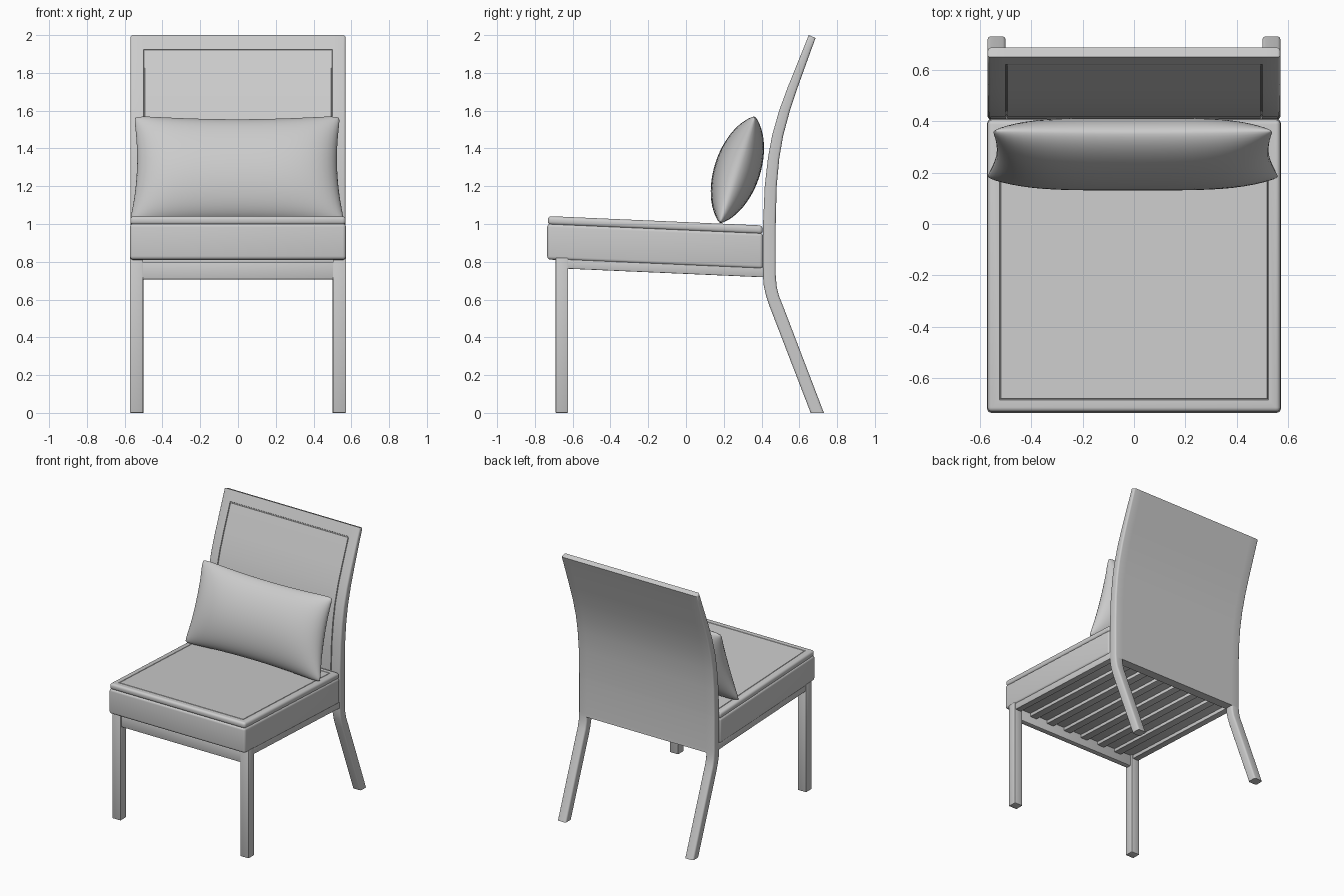
import bpy
import bmesh
import math
from mathutils import Matrix

cube = bpy.data.objects.get("Cube")
if cube:
    bpy.data.objects.remove(cube, do_unlink=True)

grey = bpy.data.materials.new("light_grey")
grey.use_nodes = True
grey.diffuse_color = (0.6, 0.6, 0.6, 1)
grey.node_tree.nodes["Principled BSDF"].inputs["Base Color"].default_value = (0.6, 0.6, 0.6, 1)

FRONT = -0.735   # front edge of the seat
SLOPE = 0.0437   # seat drops towards the back


def finish(name, bm, angle=35):
    bmesh.ops.recalc_face_normals(bm, faces=bm.faces[:])
    mesh = bpy.data.meshes.new(name)
    bm.to_mesh(mesh)
    bm.free()
    mesh.materials.append(grey)
    obj = bpy.data.objects.new(name, mesh)
    bpy.context.collection.objects.link(obj)
    bpy.ops.object.select_all(action='DESELECT')
    obj.select_set(True)
    bpy.context.view_layer.objects.active = obj
    bpy.ops.object.shade_smooth_by_angle(angle=math.radians(angle))
    return obj


def box(name, x, y, z, bevel=0.004, segments=2, sloped=True, seam=False):
    """Rounded box from (min, max) ranges, optionally following the seat slope."""
    bm = bmesh.new()
    bmesh.ops.create_cube(bm, size=1)
    for v in bm.verts:
        v.co = [r[0] if c < 0 else r[1] for c, r in zip(v.co, (x, y, z))]
    bmesh.ops.bevel(bm, geom=bm.edges[:], offset=bevel, segments=segments,
                    profile=0.5, affect='EDGES')
    if seam:
        bm.normal_update()
        top = [max(bm.faces, key=lambda f: f.normal.z * f.calc_area())]
        for width, depth in ((0.04, 0), (0.004, -0.005), (0.004, 0.005)):
            bmesh.ops.inset_region(bm, faces=top, thickness=width, depth=depth)
    if sloped:
        for v in bm.verts:
            v.co.z -= SLOPE * (v.co.y - FRONT)
    return finish(name, bm)


# Side profile of the back frame: height, front y, back y
PROFILE = [(0, .66, .73), (.56, .444, .516), (.62, .424, .492), (.67, .412, .48),
           (.73, .407, .475), (1, .408, .475), (1.2, .417, .48), (1.35, .434, .494),
           (1.47, .456, .515), (1.6, .493, .55), (1.72, .537, .59), (2, .65, .691)]
JOINT = 0.705


def profile_at(z):
    for a, b in zip(PROFILE, PROFILE[1:]):
        if z <= b[0]:
            t = (z - a[0]) / (b[0] - a[0])
            return [p + (q - p) * t for p, q in zip(a, b)]


def loft(xs, heights, round_edges=0.012):
    """Solid following the side profile, divided at the given x and z stations."""
    bm = bmesh.new()
    grid = []
    for z in heights:
        _, front, back = profile_at(z)
        tilt = 0.015 if z == 2 else 0
        grid.append([(bm.verts.new((x, front, z)),
                      bm.verts.new((x, back - tilt / 3, z - tilt))) for x in xs])
    for lo, hi in zip(grid, grid[1:]):
        for i in range(len(xs) - 1):
            for s in (0, 1):
                bm.faces.new((lo[i][s], lo[i + 1][s], hi[i + 1][s], hi[i][s]))
        for i in (0, -1):
            bm.faces.new((lo[i][0], lo[i][1], hi[i][1], hi[i][0]))
    for row in (grid[0], grid[-1]):
        for a, b in zip(row, row[1:]):
            bm.faces.new((a[0], b[0], b[1], a[1]))
    bmesh.ops.recalc_face_normals(bm, faces=bm.faces[:])
    rim = [e for e in bm.edges if abs(e.verts[0].co.z - e.verts[1].co.z) > 0.001
           and sum(abs(f.normal.x) > 0.9 for f in e.link_faces) == 1]
    bmesh.ops.bevel(bm, geom=rim, offset=round_edges, segments=3, profile=0.5, affect='EDGES')
    return bm


# Curved back panel with a seam round its front
G = 0.008
IN_X, IN_LOW, IN_TOP = 0.5, 0.98, 1.925
heights = sorted([p[0] for p in PROFILE if p[0] > JOINT] +
                 [JOINT, IN_LOW, IN_LOW + G, IN_TOP - G, IN_TOP])
bm = loft([-0.57, -IN_X, G - IN_X, IN_X - G, IN_X, 0.57], heights)
bm.normal_update()
groove = []
for f in bm.faces:
    c = f.calc_center_median()
    if f.normal.y < -0.5 and abs(c.x) < IN_X and IN_LOW < c.z < IN_TOP:
        if abs(c.x) > IN_X - G or c.z < IN_LOW + G or c.z > IN_TOP - G:
            groove.append(f)
bmesh.ops.inset_region(bm, faces=groove, thickness=0.002, depth=-0.007)
finish("back_panel", bm)

# Legs
for side, name in ((1, "left"), (-1, "right")):
    span = sorted((side * 0.5, side * 0.57))
    finish("back_leg_" + name,
           loft(span, [p[0] for p in PROFILE if p[0] < JOINT] + [JOINT]))
    span = sorted((side * 0.503, side * 0.572))
    box("front_leg_" + name, span, (-0.69, -0.624), (0, 0.82), sloped=False)
    box("side_rail_" + name, sorted((side * 0.515, side * 0.565)),
        (-0.65, 0.42), (0.768, 0.82))

# Seat frame and slats
box("front_rail", (-0.51, 0.51), (-0.68, -0.64), (0.707, 0.80), sloped=False)
box("seat_board", (-0.53, 0.53), (-0.66, 0.40), (0.795, 0.82))
for i in range(6):
    x = (i - 2.5) * 0.155
    box("slat_%d" % (i + 1), (x - 0.03, x + 0.03), (-0.645, 0.41), (0.77, 0.797))

# Seat cushion: body and piped top
box("seat_cushion", (-0.572, 0.572), (FRONT, 0.408), (0.812, 1.002), 0.018, 4)
box("seat_cushion_top", (-0.57, 0.57), (FRONT + 0.004, 0.406), (0.996, 1.042), 0.018, 4, seam=True)

# Pillow leaning on the back
bm = bmesh.new()
N = 28
for sign in (-1, 1):
    made = bmesh.ops.create_grid(bm, x_segments=N, y_segments=N, size=1)
    for vert in made["verts"]:
        u, v = (math.sin(c * math.pi / 2) for c in vert.co.xy)
        puff = 0.1 * max(0, 1 - v * v) ** 0.75 * max(0, 1 - u ** 4) ** 0.6
        edge = 0.022 * math.sqrt(max(0, (1 - u ** 8) * (1 - v ** 8)))
        vert.co = (u * (0.56 - 0.012 * v - 0.03 * (1 - v * v)),
                   sign * (puff + edge),
                   v * (0.302 - 0.022 * (1 - u * u)))
        # soften the four corners
        corner = (u * v) ** 16
        vert.co.x *= 1 - 0.02 * corner
        vert.co.z *= 1 - 0.04 * corner
bmesh.ops.remove_doubles(bm, verts=bm.verts[:], dist=0.0005)
bmesh.ops.transform(bm, verts=bm.verts[:],
                    matrix=Matrix.Translation((-0.005, 0.272, 1.287)) @
                    Matrix.Rotation(math.radians(-18), 4, 'X'))
finish("pillow", bm, 80)
